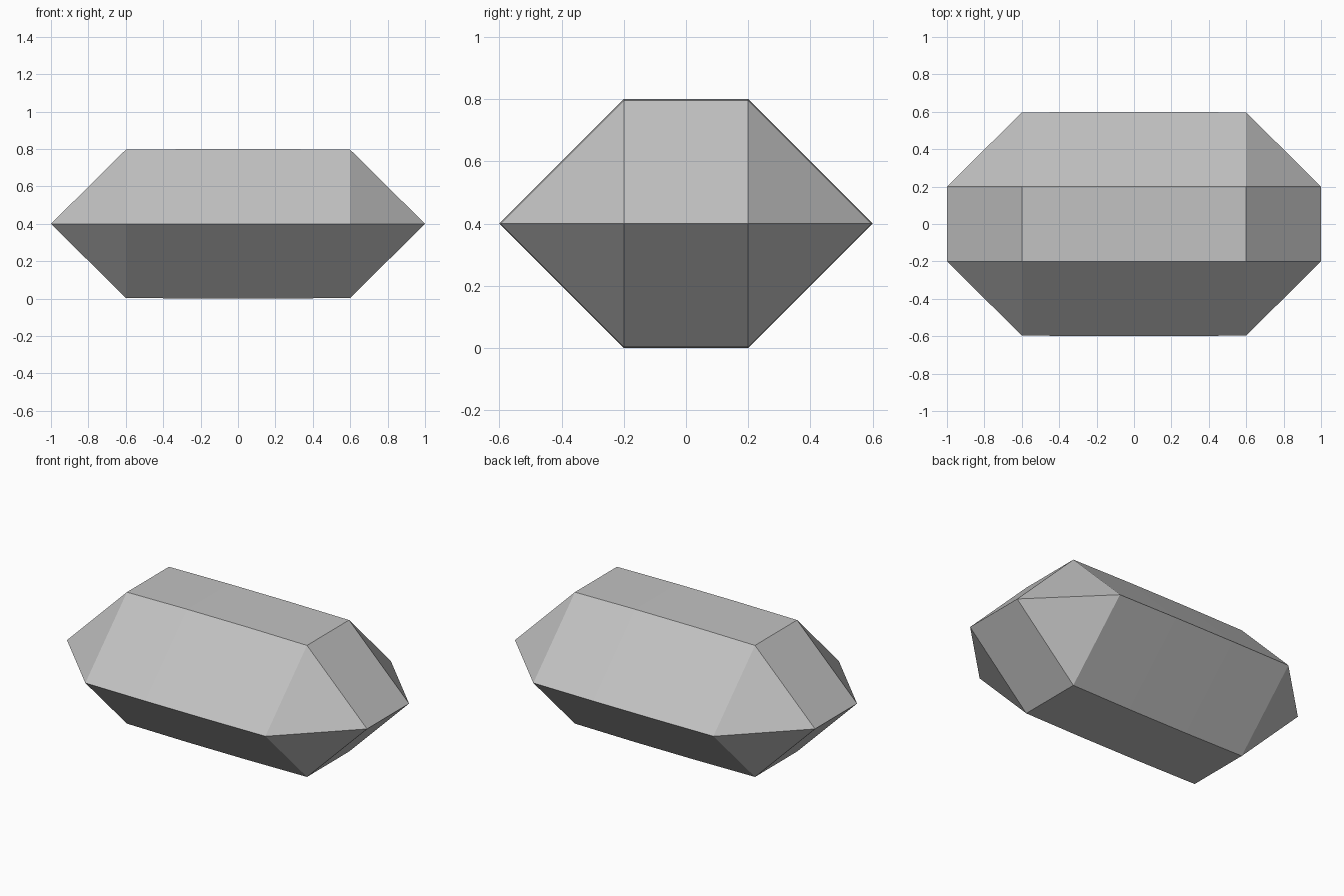
import bpy
import bmesh

cube = bpy.data.objects.get("Cube")
if cube:
    bpy.data.objects.remove(cube, do_unlink=True)

CENTRE = 0.4     # height of the widest edge
FLAT = 0.2       # half width of the flat strips


def hexagon(x, inset):
    """Six-sided cross-section at x, shrunk by inset."""
    points = [(x, side * (0.6 - inset), CENTRE) for side in (-1, 1)]
    for side in (-1, 1):
        for up in (-1, 1):
            points.append((x, side * FLAT, CENTRE + up * (CENTRE - inset)))
    return points


# Grey material
grey = bpy.data.materials.new("stone_grey")
grey.use_nodes = True
colour = (0.54, 0.54, 0.54, 1)
grey.diffuse_color = colour
grey.node_tree.nodes["Principled BSDF"].inputs["Base Color"].default_value = colour

# Faceted body: slightly swollen middle, tapering to an upright-wedge tip at each end
bm = bmesh.new()
for end in (-1, 1):
    sections = hexagon(end * 0.2, 0) + hexagon(end * 0.6, 0.004)
    tip = [(end, side * FLAT, CENTRE) for side in (-1, 1)]
    for point in sections + tip:
        bm.verts.new(point)
bmesh.ops.convex_hull(bm, input=bm.verts[:])

# Merge the coplanar triangles into clean facets
bmesh.ops.dissolve_limit(bm, angle_limit=0.002, verts=bm.verts[:], edges=bm.edges[:])
bmesh.ops.recalc_face_normals(bm, faces=bm.faces[:])

mesh = bpy.data.meshes.new("faceted_stone")
bm.to_mesh(mesh)
bm.free()
mesh.materials.append(grey)
stone = bpy.data.objects.new("faceted_stone", mesh)
bpy.context.scene.collection.objects.link(stone)
